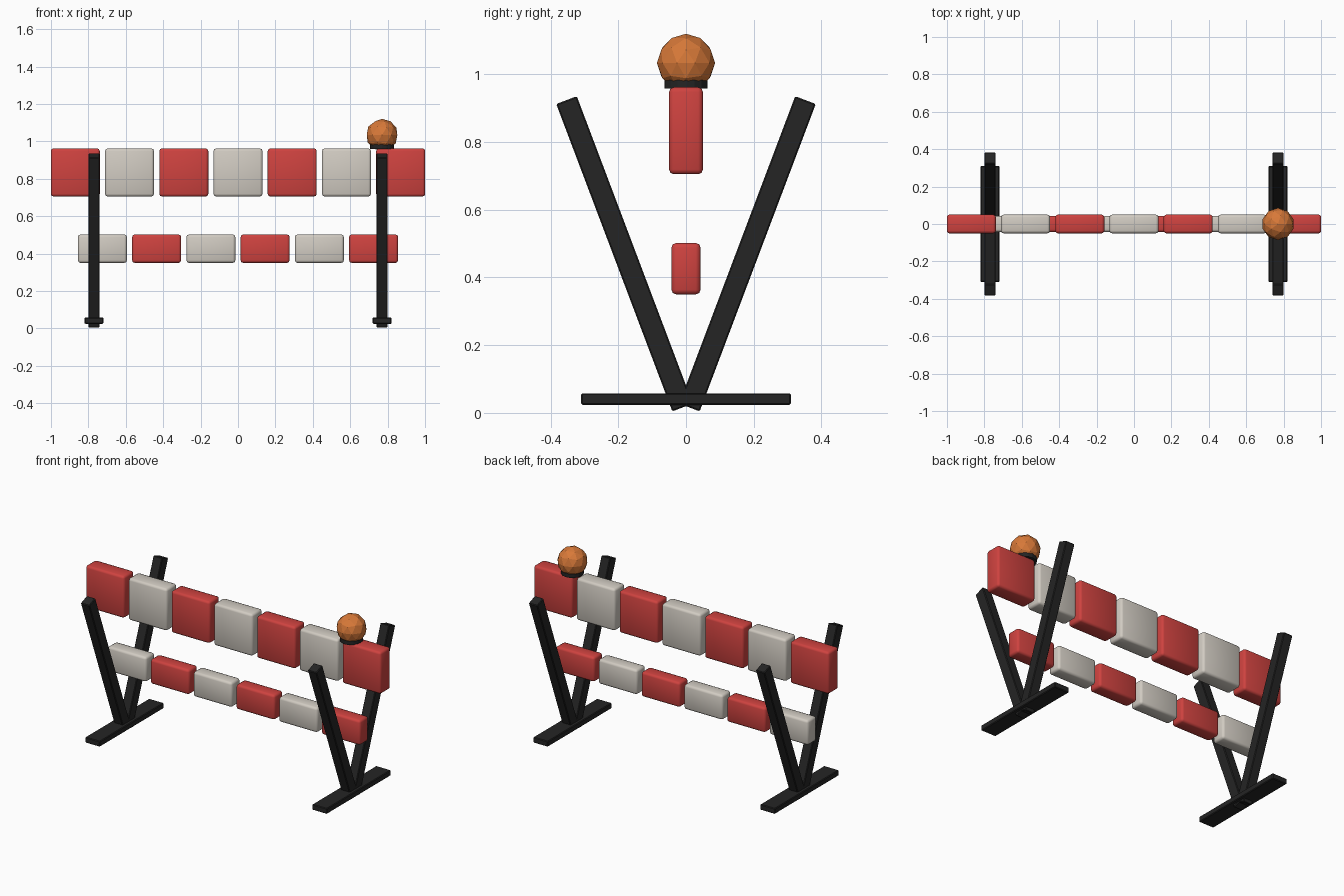
import bpy, bmesh, math
from mathutils import Matrix, Vector

if "Cube" in bpy.data.objects:
    bpy.data.objects.remove(bpy.data.objects["Cube"])


def material(name, rgb):
    m = bpy.data.materials.new(name)
    m.diffuse_color = (*rgb, 1)
    m.use_nodes = True
    m.node_tree.nodes["Principled BSDF"].inputs["Base Color"].default_value = m.diffuse_color
    return m


RED = material("red", (0.62, 0.055, 0.05))
CREAM = material("cream", (0.64, 0.60, 0.54))
BLACK = material("black", (0.018, 0.018, 0.018))
ORANGE = material("orange", (0.68, 0.19, 0.04))


def finish(name, bm, mat, smooth=False):
    me = bpy.data.meshes.new(name)
    bm.to_mesh(me)
    bm.free()
    ob = bpy.data.objects.new(name, me)
    bpy.context.collection.objects.link(ob)
    me.materials.append(mat)
    for p in me.polygons:
        p.use_smooth = smooth
    return ob


def box(name, centre, size, mat, bevel, segments=1, tilt=0.0):
    """Bevelled box, tilted about the x axis."""
    bm = bmesh.new()
    bmesh.ops.create_cube(bm, size=1)
    bmesh.ops.scale(bm, vec=size, verts=bm.verts)
    bmesh.ops.bevel(bm, geom=bm.edges[:], offset=bevel, segments=segments,
                    profile=0.5, affect='EDGES')
    bm.transform(Matrix.Translation(centre) @ Matrix.Rotation(tilt, 4, 'X'))
    return finish(name, bm, mat, segments > 1)


# Striped boards made of separate blocks
def board(name, count, z0, z1, depth, first_red):
    for i in range(count):
        x = (i - (count - 1) / 2) * 0.29
        mat = RED if (i % 2 == 0) == first_red else CREAM
        box(f"{name}_block_{i + 1}", (x, 0, (z0 + z1) / 2),
            (0.262, depth, z1 - z0), mat, 0.014, 2)


board("upper_board", 7, 0.705, 0.962, 0.10, True)
board("lower_board", 6, 0.35, 0.502, 0.086, False)

# V-shaped stands with a flat foot
low, high = Vector((0.01, 0.016)), Vector((0.353, 0.924))
run = high - low
for side, x in (("left", -0.77), ("right", 0.77)):
    for end, s in (("front", -1), ("back", 1)):
        mid = (low + high) / 2
        box(f"{side}_{end}_leg", (x, s * mid.x, mid.y), (0.06, 0.065, run.length),
            BLACK, 0.004, tilt=-s * math.atan2(run.x, run.y))
    box(f"{side}_foot", (x, 0, 0.041), (0.10, 0.62, 0.034), BLACK, 0.004)

# Warning lamp: dark collar and faceted orange globe
bm = bmesh.new()
bmesh.ops.create_cone(bm, cap_ends=True, segments=16, radius1=0.064, radius2=0.064,
                      depth=0.026, matrix=Matrix.Translation((0.77, 0, 0.971)))
finish("lamp_collar", bm, BLACK)

bm = bmesh.new()
bmesh.ops.create_icosphere(bm, subdivisions=2, radius=0.086,
                           matrix=Matrix.Translation((0.77, 0, 1.034)))
finish("lamp_globe", bm, ORANGE)
